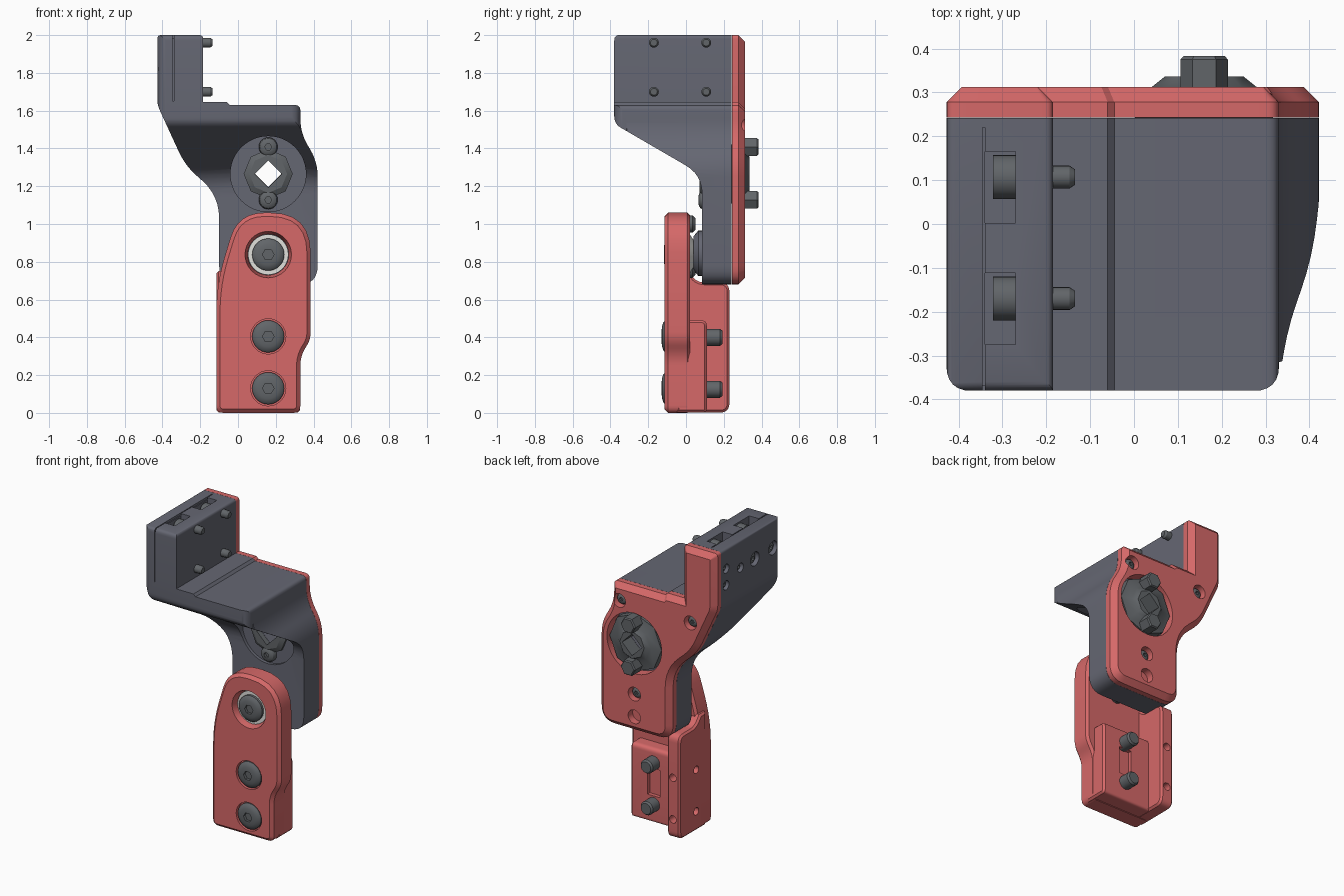
import bpy, bmesh, math
from mathutils import Vector

cube = bpy.data.objects.get("Cube")
if cube:
    bpy.data.objects.remove(cube, do_unlink=True)


def material(name, rgb):
    m = bpy.data.materials.new(name)
    m.use_nodes = True
    m.diffuse_color = (*rgb, 1)
    m.node_tree.nodes["Principled BSDF"].inputs["Base Color"].default_value = (*rgb, 1)
    return m


GREY = material("slate grey", (0.13, 0.135, 0.17))
RED = material("coral red", (0.67, 0.14, 0.14))
STEEL = material("dark steel", (0.12, 0.13, 0.14))
PALE = material("pale washer", (0.75, 0.75, 0.72))
X, Y, FRONT = Vector((1, 0, 0)), Vector((0, 1, 0)), Vector((0, -1, 0))


def finish(name, bm, mat):
    bmesh.ops.remove_doubles(bm, verts=bm.verts, dist=0.00002)
    bmesh.ops.recalc_face_normals(bm, faces=bm.faces)
    mesh = bpy.data.meshes.new(name)
    bm.to_mesh(mesh)
    bm.free()
    mesh.materials.append(mat)
    ob = bpy.data.objects.new(name, mesh)
    bpy.context.collection.objects.link(ob)
    return ob


def neighbours(points, i):
    return [Vector(points[j % len(points)][:2]) for j in (i - 1, i, i + 1)]


def rounded(points, steps=6):
    """Polygon from (u, v, corner size) with curved corners."""
    out = []
    for i, corner in enumerate(points):
        before, p, after = neighbours(points, i)
        if not corner[2]:
            out.append(p)
            continue
        a = p + (before - p).normalized() * corner[2]
        b = p + (after - p).normalized() * corner[2]
        for k in range(steps + 1):
            s = k / steps
            out.append(a * (1 - s) ** 2 + p * 2 * s * (1 - s) + b * s * s)
    return out


def inset(points, d):
    """Move every side of the polygon inwards by d, adjusting corner sizes."""
    area = sum(points[i - 1][0] * p[1] - p[0] * points[i - 1][1] for i, p in enumerate(points))
    sign = 1 if area > 0 else -1
    out = []
    for i, corner in enumerate(points):
        before, p, after = neighbours(points, i)
        a, b = (p - before).normalized(), (after - p).normalized()
        na, nb = Vector((-a.y, a.x)) * sign, Vector((-b.y, b.x)) * sign
        turn = math.atan2(a.x * b.y - a.y * b.x, a.dot(b)) * sign
        q = p + (na + nb) * d / (1 + na.dot(nb))
        size = max(corner[2] - d * math.tan(turn / 2), .004) if corner[2] else 0
        out.append((q.x, q.y, size))
    return out


PLACE = {"x": lambda p, d: (d, p[0], p[1]),
         "y": lambda p, d: (p[0], d, p[1]),
         "z": lambda p, d: (p[0], p[1], d)}


def prism(name, points, axis, lo, hi, mat, start=0, end=0):
    """Extrude a profile along an axis, with chamfered start and end rims."""
    layers = [(points, lo + start), (points, hi - end)]
    if start:
        layers.insert(0, (inset(points, start), lo))
    if end:
        layers.append((inset(points, end), hi))
    bm = bmesh.new()
    rings = [[bm.verts.new(PLACE[axis](p, d)) for p in rounded(pts)] for pts, d in layers]
    for a, b in zip(rings, rings[1:]):
        for i in range(len(a)):
            bm.faces.new((a[i - 1], a[i], b[i], b[i - 1]))
    bm.faces.new(rings[0])
    bm.faces.new(rings[-1])
    return finish(name, bm, mat)


def box(name, lo, hi, mat):
    rect = [(lo[0], lo[2], 0), (hi[0], lo[2], 0), (hi[0], hi[2], 0), (lo[0], hi[2], 0)]
    return prism(name, rect, "y", lo[1], hi[1], mat)


def lathe(name, profile, centre, axis, mat, sides=32):
    """Turned solid from (radius, distance along axis) pairs."""
    bm = bmesh.new()
    turn = Vector((0, 0, 1)).rotation_difference(axis)
    rings = []
    for r, h in profile:
        angles = [math.tau * i / sides for i in range(sides)]
        rings.append([bm.verts.new(Vector(centre) + turn @ Vector((r * math.cos(a), r * math.sin(a), h)))
                      for a in angles])
    for a, b in zip(rings, rings[1:]):
        for i in range(sides):
            bm.faces.new((a[i - 1], a[i], b[i], b[i - 1]))
    bm.faces.new(rings[0])
    bm.faces.new(rings[-1])
    return finish(name, bm, mat)


def combine(ob, other, operation="DIFFERENCE"):
    mod = ob.modifiers.new("combine", "BOOLEAN")
    mod.operation, mod.solver, mod.object = operation, "EXACT", other
    bpy.context.view_layer.update()
    with bpy.context.temp_override(object=ob, active_object=ob, selected_objects=[ob]):
        bpy.ops.object.modifier_apply(modifier=mod.name)
    bpy.data.objects.remove(other, do_unlink=True)


def drill(ob, r, centre, axis, depth, sides=32):
    combine(ob, lathe("cutter", [(r, 0), (r, depth)], centre, axis, ob.data.materials[0], sides))


def screw(name, r, h, centre, axis):
    """Domed head with a hexagonal socket."""
    ob = lathe(name, [(r, 0), (r, h * 0.45), (r * 0.88, h * 0.75), (r * 0.65, h * 0.93), (r * 0.4, h)],
               centre, axis, STEEL)
    drill(ob, r * 0.36, Vector(centre) + axis * h * 0.5, axis, h, 6)


PX, HZ = 0.16, 1.265   # shared centre line and hub height

# Bracket body: front outline intersected with side and top profiles
outline = [(-.427, 2, .02), (-.185, 2, .02), (-.185, 1.645, 0), (-.06, 1.645, 0), (-.045, 1.63, 0),
           (.33, 1.63, .03), (.33, 1.48, .08), (.422, 1.33, .08), (.422, .68, .1), (-.1, .68, .1),
           (-.1, 1.15, .12), (-.28, 1.31, .08), (-.427, 1.63, .03)]
body = prism("bracket_body", outline, "y", -.5, .242, GREY)
side = [(-.38, 2.001, .03), (.3, 2.001, 0), (.3, .6, 0), (.085, .6, 0), (.085, 1.26, .1), (-.38, 1.53, .04)]
combine(body, prism("cutter", side, "x", -.6, .6, GREY), "INTERSECT")
plan = [(-.428, -.381, .06), (.331, -.381, .06), (.331, -.315, 0), (.45, -.28, 0), (.45, .3, 0), (-.428, .3, 0)]
combine(body, prism("cutter", plan, "z", .5, 2.2, GREY), "INTERSECT")
drill(body, .2, (PX, -.5, HZ), Y, .605, 48)
drill(body, .07, (PX, 0, HZ), Y, .5, 4)
for lo, hi in (((-.346, -.45, 1.985), (-.34, .22, 2.1)), ((-.346, -.45, 1.65), (-.34, -.368, 2.1))):
    combine(body, box("cutter", lo, hi, GREY))
for y, z, r in ((.19, 1.87, .03), (.19, 1.76, .03), (.04, 1.82, .03), (-.11, 1.82, .045), (-.30, 1.82, .045)):
    drill(body, r, (-.5, y, z), X, .115)
    screw("wall_screw", r * .85, .03, (-.383, y, z), -X)

# Clamp wall nuts, pockets and pins
for y in (.107, -.17):
    combine(body, box("cutter", (-.34, y - .105, 1.88), (-.27, y + .058, 2.1), GREY))
    lathe("clamp_nut", [(.05, 0), (.05, .052)], (-.322, y, 1.94), X, STEEL)
    for z in (1.96, 1.70):
        lathe("clamp_pin", [(.026, 0), (.026, .1), (.018, .112)], (-.247, y, z), X, STEEL, 20)

# Back plate
plate = prism("back_plate", outline, "y", .243, .312, RED, end=.034)
drill(plate, .2, (PX, .2, HZ), Y, .2, 48)
for x, z in ((.27, 1.52), (-.25, 1.51), (PX, .93), (PX, .78)):
    drill(plate, .045, (x, .265, z), Y, .1)
    if z > .8:
        screw("plate_screw", .036, .03, (x, .262, z), Y)

# Hub with faceted rosette and square opening
hub = lathe("hub_insert", [(.1, .072), (.13, .09), (.13, .24), (.19, .245), (.19, .298), (.12, .312), (.09, .336)],
            (PX, 0, HZ), Y, STEEL, 8)
drill(hub, .072, (PX, 0, HZ), Y, .5, 4)
for z in (HZ + .143, HZ - .137):
    screw("hub_screw", .05, .04, (PX, .106, z), FRONT)
    lathe("hub_nut", [(.054, .28), (.054, .375), (.047, .383)], (PX, 0, z), Y, STEEL, 6)

# Lower arm: front plate, clamp block and side wall
arm = prism("arm_plate", [(-.115, 0, .04), (.33, 0, .04), (.33, .3, .05), (.385, .39, .04),
                          (.385, 1.06, .215), (0, 1.06, .14), (-.115, .68, .15)],
            "y", -.115, .022, RED, .02, .015)
block = prism("arm_block", [(-.05, .003, 0), (.11, .003, .02), (.11, .49, .03), (-.05, .49, 0)],
              "x", -.05, .329, RED, end=.012)
wall = prism("arm_wall", [(-.05, .002, 0), (.23, .002, .05), (.23, .69, .05), (.06, .69, .04), (.01, .75, 0),
                          (-.05, .75, 0)], "x", -.114, -.02, RED, .012, .012)
combine(block, box("cutter", (.115, .085, .18), (.205, .2, .36), RED))
for z in (.405, .13):
    drill(wall, .025, (-.2, .055, z), X, .14, 16)
    drill(wall, .025, (-.065, .17, z), Y, .1, 16)
    drill(arm, .093, (PX, -.2, z), Y, .11)
    screw("arm_screw", .085, .037, (PX, -.092, z), FRONT)
    lathe("arm_bolt_end", [(.045, 0), (.045, .1), (.036, .112)], (PX, .08, z - .005), Y, STEEL, 24)

# Pivot joint between arm and bracket
combine(arm, lathe("cutter", [(.14, -.2), (.122, -.11), (.108, -.06), (.108, .1)], (PX, 0, .838), Y, RED))
lathe("pivot_washer", [(.107, -.08), (.107, .02), (.07, .045)], (PX, 0, .838), Y, PALE)
screw("pivot_screw", .085, .035, (PX, -.082, .838), FRONT)
lathe("pivot_boss", [(.09, .04), (.12, .065), (.12, .1)], (PX, 0, .845), Y, GREY)
for z in (1.0, .76):
    lathe("pivot_stud", [(.045, .01), (.045, .035), (.03, .05)], (PX, 0, z), Y, STEEL, 20)

# Smooth curved faces, keep edges crisp
bpy.ops.object.select_all(action="DESELECT")
for ob in bpy.context.scene.objects:
    if ob.type == "MESH" and ob.data.materials and ob.data.materials[0] in (GREY, RED, STEEL, PALE):
        ob.select_set(True)
        bpy.context.view_layer.objects.active = ob
bpy.ops.object.shade_smooth_by_angle(angle=math.radians(30))
